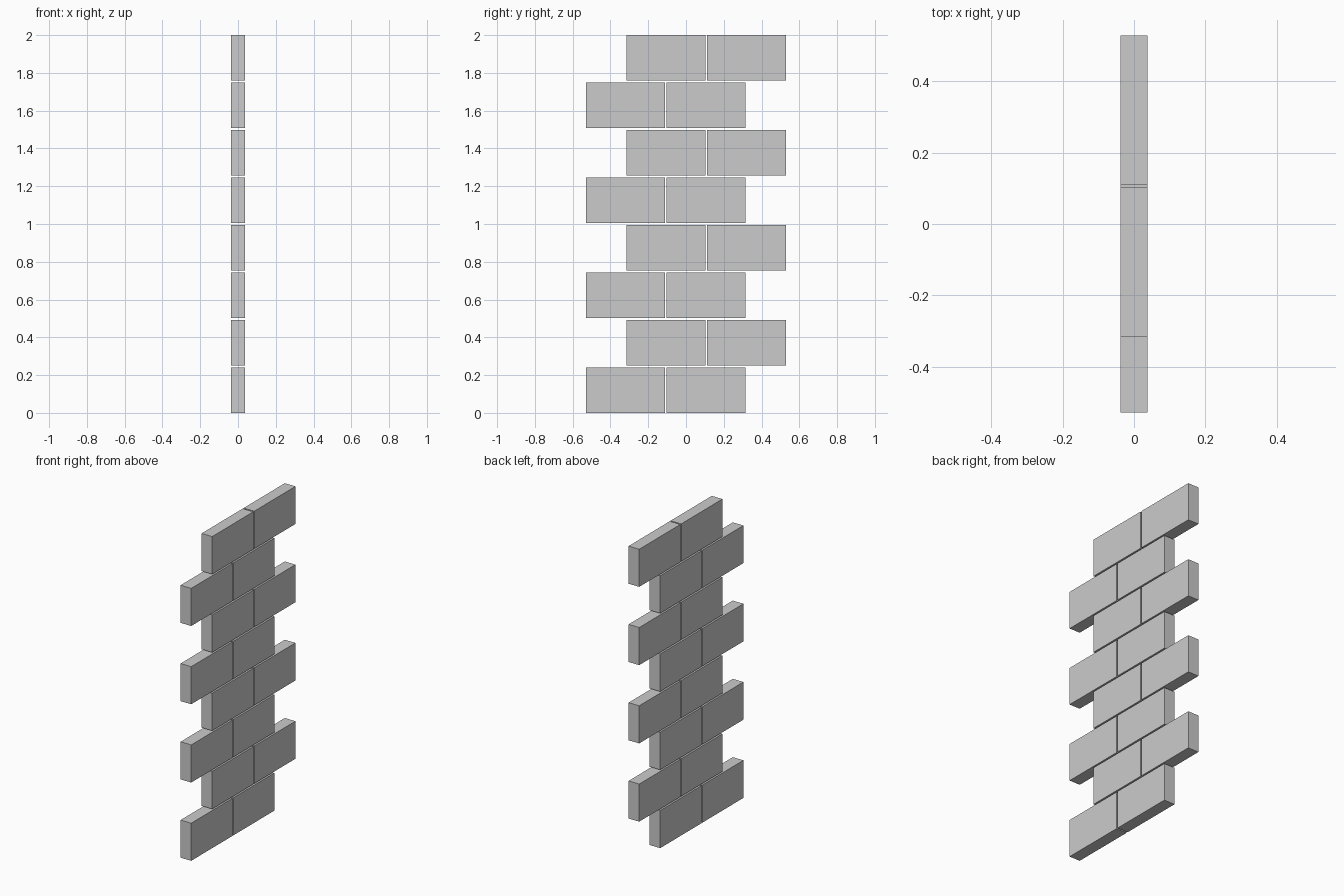
import bpy

if "Cube" in bpy.data.objects:
    bpy.data.objects.remove(bpy.data.objects["Cube"])

ROWS = 8
THICK, LENGTH, HEIGHT = 0.0755, 0.4175, 0.2415
GAP = 0.009
PITCH = (2.0 - HEIGHT) / (ROWS - 1)
END = 0.5285


def block(name, y, z):
    # one plain rectangular block, centred at y and z
    bpy.ops.mesh.primitive_cube_add(size=1, location=(0, y, z))
    ob = bpy.context.object
    ob.name = name
    ob.scale = (THICK, LENGTH, HEIGHT)
    bpy.ops.object.transform_apply(location=False, rotation=False, scale=True)


# running-bond courses: two blocks each, alternately flush with either end
for row in range(ROWS):
    side = -1 if row % 2 == 0 else 1
    z = HEIGHT / 2 + row * PITCH
    for i, part in enumerate(("outer", "inner")):
        y = side * (END - LENGTH / 2 - i * (LENGTH + GAP))
        block(f"wall_block_{row + 1}_{part}", y, z)
